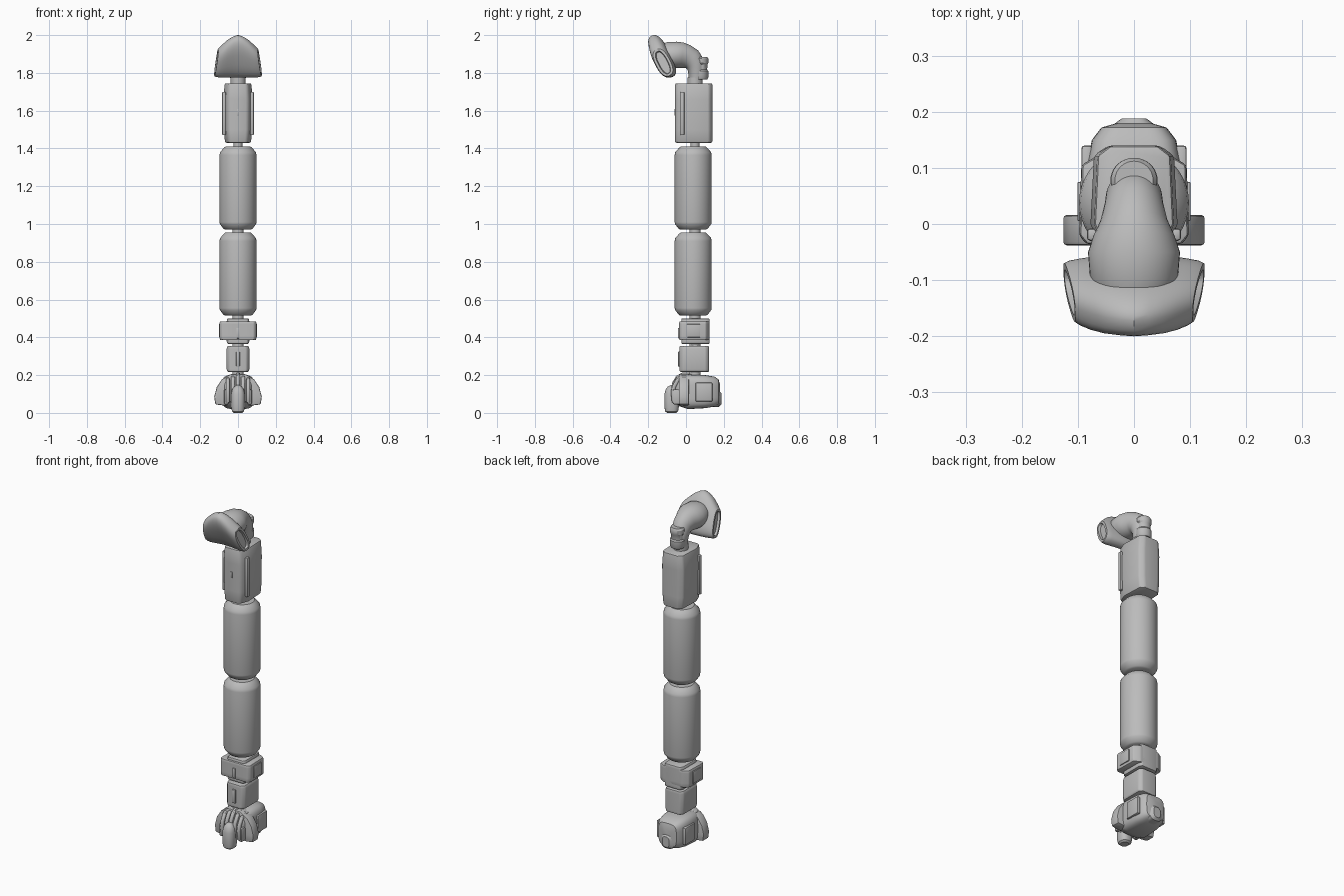
import bpy, bmesh, math
from mathutils import Vector

if "Cube" in bpy.data.objects:
    bpy.data.objects.remove(bpy.data.objects["Cube"])

grey = bpy.data.materials.new("plain_grey")
grey.use_nodes = True
tone = (0.5, 0.5, 0.5, 1)
grey.diffuse_color = tone
grey.node_tree.nodes["Principled BSDF"].inputs["Base Color"].default_value = tone

X, Y, Z = Vector((1, 0, 0)), Vector((0, 1, 0)), Vector((0, 0, 1))
AXIS = 0.038  # depth of the column centre line


def finish(name, bm, bevel=0):
    bmesh.ops.recalc_face_normals(bm, faces=bm.faces)
    if bevel:
        sharp = [e for e in bm.edges if e.calc_face_angle(0) > 0.5]
        bmesh.ops.bevel(bm, geom=sharp, offset=bevel, segments=2, profile=0.5,
                        affect='EDGES', clamp_overlap=True)
    me = bpy.data.meshes.new(name)
    bm.to_mesh(me)
    bm.free()
    me.shade_smooth()
    me.set_sharp_from_angle(angle=math.radians(32))
    me.materials.append(grey)
    ob = bpy.data.objects.new(name, me)
    bpy.context.collection.objects.link(ob)
    return ob


def oval(c, u, v, a, b, p=2, n=40):
    """Superellipse ring; a higher power makes it squarer."""
    def s(t):
        return math.copysign(abs(t) ** (2 / p), t)
    ang = [2 * math.pi * i / n for i in range(n)]
    return [Vector(c) + u * a * s(math.cos(t)) + v * b * s(math.sin(t)) for t in ang]


def loft_mesh(rings):
    bm = bmesh.new()
    rows = [[bm.verts.new(p) for p in r] for r in rings]
    n = len(rows[0])
    for lo, hi in zip(rows, rows[1:]):
        for i in range(n):
            j = (i + 1) % n
            bm.faces.new((lo[i], lo[j], hi[j], hi[i]))
    caps = [bm.faces.new(rows[0][::-1]), bm.faces.new(rows[-1])]
    return bm, caps


def loft(name, rings, bevel=0):
    return finish(name, loft_mesh(rings)[0], bevel)


def stack(name, levels, y=AXIS, p=2):
    return loft(name, [oval((0, y, z), X, Y, rx, ry, p) for z, rx, ry in levels])


def prism(name, half, levels, bevel=0.008):
    """Mirrored plan outline stacked at (height, width factor) levels."""
    plan = half + [(-x, y) for x, y in reversed(half)]
    return loft(name, [[Vector((x * k, y, z)) for x, y in plan] for z, k in levels], bevel)


def box(name, lo, hi, bevel=0.008):
    bm = bmesh.new()
    bmesh.ops.create_cube(bm, size=1)
    for v in bm.verts:
        v.co = [l + (c + 0.5) * (h - l) for c, l, h in zip(v.co, lo, hi)]
    return finish(name, bm, bevel)


def tube(name, pts, r):
    """Thick bent finger following a path in the side plane."""
    pts = [Vector(p) for p in pts]
    rings = []
    for i, p in enumerate(pts):
        d = (pts[min(i + 1, len(pts) - 1)] - pts[max(i - 1, 0)]).normalized()
        rings.append(oval(p, X, d.cross(X), r, r, 3, 16))
    return loft(name, rings, 0.003)


# Two long drums with chamfered ends
for name, base in (("lower_drum", 0.515), ("upper_drum", 0.97)):
    prof = ((0, .068), (.006, .078), (.03, .096), (.04, .098),
            (.395, .098), (.41, .095), (.432, .076), (.44, .066))
    stack(name, [(base + h, r, r) for h, r in prof])

# Thin pins between the segments
for i, (z, r) in enumerate(((.205, .03), (.35, .03), (.495, .03), (.95, .03),
                            (1.405, .024), (1.735, .04))):
    stack(f"joint_pin_{i}", [(z - .01, r, r), (z + .04, r, r)], AXIS + .01)

# Upper housing: wide rear case, narrower front panel, side ribs
prism("upper_housing", [(.045, .14), (.07, .122), (.076, .0), (.056, -.05), (.04, -.058)],
      [(1.43, .9), (1.5, 1), (1.66, 1.02), (1.745, .93)])
for s, side in ((1, "left"), (-1, "right")):
    box(f"housing_rib_{side}", (s * .074 - .01, -.03, 1.47), (s * .074 + .01, -.008, 1.7), .006)
box("housing_front_badge_plate", (-.006, -.062, 1.575), (.006, -.05, 1.61), .002)

# Knuckle block with side wings
prism("knuckle_core", [(.05, .125), (.06, .105), (.06, -.01), (.05, -.025)],
      [(.365, .95), (.38, 1), (.485, 1), (.5, .95)], .006)
prism("knuckle_wings", [(.06, .125), (.094, .105), (.098, -.02), (.085, -.036), (.03, -.036)],
      [(.385, .98), (.41, 1), (.47, 1), (.485, .98)], .006)
box("knuckle_front_rib", (-.009, -.042, .395), (.009, -.03, .45), .003)
for s in (1, -1):
    box("knuckle_side_plate_" + ("left" if s > 0 else "right"),
        (s * .095 - .006, .005, .4), (s * .095 + .006, .075, .47), .003)

# Wrist block
prism("wrist_block", [(.045, .122), (.06, .105), (.06, -.015), (.045, -.034)],
      [(.217, .93), (.23, 1), (.34, 1), (.355, .93)], .006)
box("wrist_front_rib", (-.01, -.042, .245), (.01, -.03, .325), .004)

# Base body, running front to back
body = ((-.06, .055, .06, .145), (-.035, .075, .035, .185), (.01, .088, .02, .203),
        (.1, .086, .025, .2), (.15, .075, .033, .192), (.172, .058, .045, .178), (.18, .03, .06, .15))
loft("base_body", [oval((0, y, (a + b) / 2), X, Z, rx, (b - a) / 2, 4) for y, rx, a, b in body])
loft("base_heel", [oval((0, y, .075), X, Z, r, h, 3) for y, r, h in
                   ((.12, .055, .045), (.175, .04, .043), (.188, .022, .03))])
arch = [(.08, .04), (.12, .045), (.126, .085), (.113, .135), (.085, .178), (.04, .205)]
arch += [(-x, z) for x, z in reversed(arch)]
loft("base_arch", [[Vector((x, y, z)) for x, z in arch] for y in (-.038, .016)], .006)
for s, side in ((1, "left"), (-1, "right")):
    box(f"base_side_plate_{side}", (s * .084 - .01, .05, .06), (s * .084 + .01, .14, .16), .006)
    box(f"base_cheek_{side}", (s * .062 - .012, -.07, .045), (s * .062 + .012, -.02, .125), .008)

# Fingers arching over the base front
for i, x in enumerate((-.054, -.027, 0, .027, .054)):
    drop = abs(x) * .3
    tube(f"finger_{i}", [(x, .02, .203 - drop), (x, -.015, .205 - drop), (x, -.045, .188 - drop),
                         (x, -.064, .155 - drop), (x, -.07, .11), (x, -.064, .055)], .0105)

# Rounded front toe
toe = ((0, .022, .024), (.008, .032, .034), (.03, .036, .038), (.1, .036, .038),
       (.125, .03, .031), (.14, .019, .02), (.147, .006, .006))
stack("front_toe", toe, -.076, 2.4)

# Curved neck swelling into the head ball
path = ((-.135, 1.885, .065, .062, 0), (-.1, 1.893, .078, .07, 0), (-.05, 1.895, .082, .07, 0),
        (-.02, 1.893, .072, .068, .1), (.005, 1.886, .06, .063, .3), (.03, 1.872, .053, .058, .65),
        (.048, 1.848, .05, .052, 1.1), (.055, 1.815, .045, .045, 1.5), (.055, 1.77, .04, .04, 1.57))
loft("neck", [oval((0, y, z), X, Y * math.sin(t) + Z * math.cos(t), rx, r)
              for y, z, rx, r, t in path])
stack("neck_collar", [(1.765, .036, .034), (1.775, .042, .04), (1.81, .042, .04), (1.818, .036, .034),
                      (1.845, .036, .036), (1.852, .041, .04), (1.875, .041, .04), (1.885, .034, .034)], .078)

# Tilted head shell, built across its width, with recessed oval ends
sections = ((0, -.126, 1.888, .122, .046), (.03, -.126, 1.884, .117, .046), (.06, -.126, 1.876, .108, .046),
            (.085, -.125, 1.866, .096, .045), (.105, -.123, 1.858, .085, .042), (.115, -.122, 1.855, .077, .038))
long_way = Vector((0, -.46, .89))
thick_way = Vector((0, .89, .46))
rings = []
for s in [(-x, *r) for x, *r in reversed(sections[1:])] + list(sections):
    x, y, z, a, b = s
    ring = oval((x, y, z), long_way, thick_way, a, b, 2.5)
    for p in ring:
        p.x *= 1 + .9 * (p.y - y) + .9 * (z - p.z)
    rings.append(ring)
bm, ends = loft_mesh(rings)
bmesh.ops.recalc_face_normals(bm, faces=bm.faces)
bmesh.ops.inset_individual(bm, faces=ends, thickness=.012, depth=0)
bmesh.ops.inset_individual(bm, faces=ends, thickness=.004, depth=-.012)
finish("head_shell", bm)
